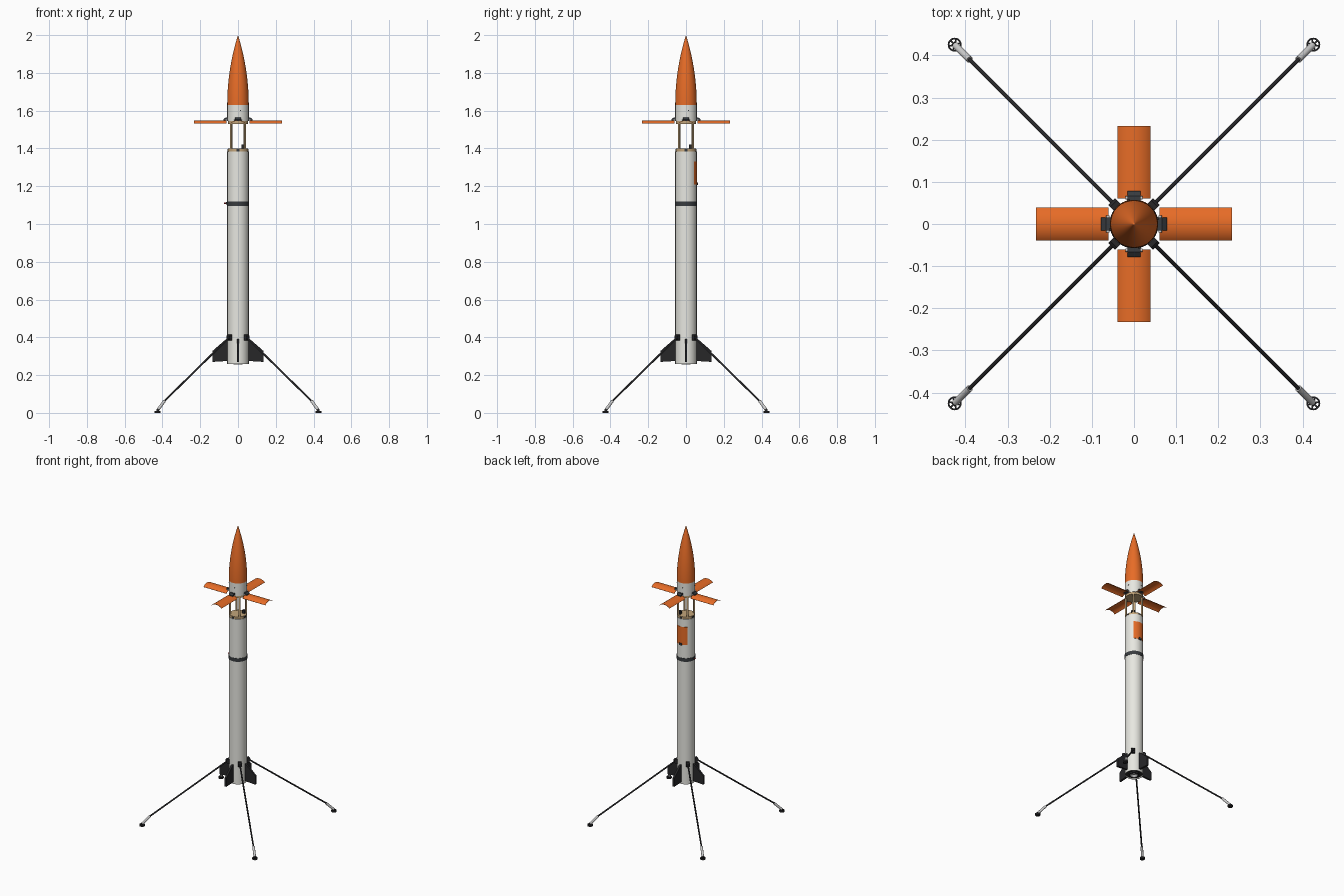
import bpy, bmesh
from math import sin, cos, pi, radians, sqrt
from mathutils import Matrix, Vector

if "Cube" in bpy.data.objects:
    bpy.data.objects.remove(bpy.data.objects["Cube"])


def mat(name, c):
    m = bpy.data.materials.new(name)
    m.diffuse_color = (*c, 1)
    m.use_nodes = True
    m.node_tree.nodes["Principled BSDF"].inputs["Base Color"].default_value = m.diffuse_color
    return m


WHITE = mat("white_paint", (0.80, 0.80, 0.75))
ORANGE = mat("orange_paint", (0.80, 0.15, 0.02))
BLACK = mat("black_plastic", (0.02, 0.02, 0.022))
DARK = mat("dark_hinge", (0.04, 0.045, 0.05))
WOOD = mat("plywood", (0.55, 0.38, 0.20))
METAL = mat("metal", (0.55, 0.56, 0.58))
RED = mat("red_tag", (0.6, 0.02, 0.02))
R = 0.057


def finish(bm, name, m, smooth=True, M=Matrix()):
    bmesh.ops.transform(bm, matrix=M, verts=bm.verts)
    bmesh.ops.recalc_face_normals(bm, faces=bm.faces)
    me = bpy.data.meshes.new(name)
    bm.to_mesh(me)
    bm.free()
    me.materials.append(m)
    o = bpy.data.objects.new(name, me)
    bpy.context.collection.objects.link(o)
    if smooth:
        bpy.ops.object.select_all(action='DESELECT')
        o.select_set(True)
        bpy.context.view_layer.objects.active = o
        bpy.ops.object.shade_smooth_by_angle(angle=radians(35))
    return o


def lathe(name, pts, m, n=64, closed=False, M=Matrix()):
    """Spin an (r, z) profile around z."""
    bm = bmesh.new()
    vs = [bm.verts.new((r, 0, z)) for r, z in pts]
    es = [bm.edges.new(p) for p in zip(vs, vs[1:])]
    if closed:
        es.append(bm.edges.new((vs[-1], vs[0])))
    bmesh.ops.spin(bm, geom=vs + es, cent=(0, 0, 0), axis=(0, 0, 1),
                   angle=2 * pi, steps=n, use_merge=True)
    bmesh.ops.remove_doubles(bm, verts=bm.verts, dist=1e-5)
    return finish(bm, name, m, M=M)


def disc(name, r, z0, z1, m, n=64, M=Matrix()):
    return lathe(name, [(0, z0), (r, z0), (r, z1), (0, z1)], m, n, M=M)


def ring(name, r0, r1, z0, z1, m, n=64, M=Matrix()):
    return lathe(name, [(r0, z0), (r1, z0), (r1, z1), (r0, z1)], m, n, True, M)


def rod(name, a, b, r, m, n=16):
    a, b = Vector(a), Vector(b)
    d = b - a
    M = Matrix.Translation(a) @ d.to_track_quat('Z', 'Y').to_matrix().to_4x4()
    return disc(name, r, 0, d.length, m, n, M)


def box(name, c, s, m, M=Matrix()):
    bm = bmesh.new()
    bmesh.ops.create_cube(bm, size=1, matrix=Matrix.Translation(c) @ Matrix.Diagonal((*s, 1)))
    return finish(bm, name, m, False, M)


def prism(name, pts, t, m, M=Matrix()):
    """Extrude an (x, z) outline to thickness t along y."""
    bm = bmesh.new()
    f = bm.faces.new([bm.verts.new((x, -t / 2, z)) for x, z in pts])
    g = bmesh.ops.extrude_face_region(bm, geom=[f])['geom']
    bmesh.ops.translate(bm, vec=(0, t, 0), verts=[v for v in g if isinstance(v, bmesh.types.BMVert)])
    return finish(bm, name, m, False, M)


def shell(name, length, half, r, t, m, M):
    """Slice of a tube wall along x, its crown at z = 0."""
    n = 16
    angs = [-half + 2 * half * i / n for i in range(n + 1)]
    outline = [(r * sin(a), r * cos(a) - r) for a in angs]
    outline += [((r - t) * sin(a), (r - t) * cos(a) - r) for a in reversed(angs)]
    bm = bmesh.new()
    f = bm.faces.new([bm.verts.new((0, y, z)) for y, z in outline])
    g = bmesh.ops.extrude_face_region(bm, geom=[f])['geom']
    bmesh.ops.translate(bm, vec=(length, 0, 0), verts=[v for v in g if isinstance(v, bmesh.types.BMVert)])
    return finish(bm, name, m, True, M)


def turn(deg):
    return Matrix.Rotation(radians(deg), 4, 'Z')


# Body tube, band and bulkheads
ring("body_tube", R - 0.003, R, 0.26, 1.385, WHITE)
ring("coupler_band", R - 0.002, R + 0.0012, 1.096, 1.12, DARK)
disc("lower_bulkhead", 0.053, 1.37, 1.40, WOOD)
disc("upper_bulkhead", 0.054, 1.53, 1.548, WOOD)
ring("payload_collar", R - 0.003, R, 1.545, 1.63, WHITE)

# Tangent ogive nose
L = 0.37
rho = (R * R + L * L) / (2 * R)
prof = [(max(0, sqrt(rho * rho - (L * i / 32) ** 2) + R - rho), 1.63 + L * i / 32) for i in range(33)]
lathe("nose_cone", [(0, 1.63)] + prof[:-1] + [(0, 2.0)], ORANGE)

# Motor and tail closure
disc("tail_plate", R - 0.002, 0.268, 0.28, BLACK)
ring("motor_retainer", 0.024, 0.032, 0.258, 0.27, BLACK)
lathe("nozzle", [(0.010, 0.27), (0.022, 0.255), (0.024, 0.255), (0.024, 0.27)], METAL, 32, True)

# Fins, air brake panels and hinges on the four axes
for i in range(4):
    T = turn(90 * i)
    prism(f"fin_{i}", [(0.053, 0.392), (0.066, 0.388), (0.135, 0.328), (0.135, 0.27), (0.053, 0.275)],
          0.013, BLACK, T)
    shell(f"brake_panel_{i}", 0.172, radians(44), R, 0.002, ORANGE,
          T @ Matrix.Translation((0.061, 0, 1.549)))
    prism(f"panel_hinge_{i}", [(0.055, 1.545), (0.078, 1.545), (0.078, 1.554), (0.066, 1.563), (0.055, 1.563)],
          0.030, DARK, T)
    rod(f"hinge_pin_{i}", T @ Vector((0.062, -0.02, 1.55)), T @ Vector((0.062, 0.02, 1.55)), 0.004, METAL)
    rod(f"collar_screw_{i}", T @ Vector((0.05, 0.012, 1.60)), T @ Vector((0.059, 0.0135, 1.60)), 0.003, DARK)
    box(f"lower_latch_{i}", (0.052, 0, 1.388), (0.006, 0.016, 0.016), DARK, T)

# Struts, legs and feet on the diagonals
for i in range(4):
    T = turn(45 + 90 * i)
    box(f"bay_strut_{i}", (0.050, 0, 1.465), (0.010, 0.010, 0.15), WOOD, T)
    prism(f"leg_bracket_{i}", [(0.054, 0.382), (0.066, 0.382), (0.075, 0.392), (0.075, 0.408), (0.068, 0.415), (0.054, 0.415)],
          0.022, BLACK, T)
    top, knee, foot = (T @ Vector(p) for p in ((0.068, 0, 0.398), (0.552, 0, 0.062), (0.600, 0, 0.016)))
    rod(f"leg_{i}", top, knee, 0.005, BLACK)
    rod(f"leg_shock_{i}", knee, foot, 0.008, METAL)
    F = T @ Matrix.Translation((0.602, 0, 0))
    ring(f"foot_rim_{i}", 0.0125, 0.0165, 0, 0.011, BLACK, 32, F)
    disc(f"foot_hub_{i}", 0.006, 0, 0.018, BLACK, 24, F)
    for k in range(3):
        box(f"foot_spoke_{i}_{k}", (0, 0, 0.005), (0.028, 0.004, 0.009), BLACK, F @ turn(60 * k))

# Rear hatch with its latch
H = Matrix(((0, 1, 0, 0), (0, 0, 1, R + 0.001), (1, 0, 0, 1.21), (0, 0, 0, 1)))
shell("rear_hatch", 0.122, radians(43), R + 0.001, 0.003, ORANGE, H)
box("hatch_latch", (0, 0.058, 1.213), (0.018, 0.010, 0.014), DARK)

# Arming switch with tag, and bay servo
rod("arming_switch", (-0.05, 0, 1.11), (-0.064, 0, 1.11), 0.006, DARK)
rod("arming_tag", (-0.062, 0, 1.11), (-0.073, 0, 1.11), 0.003, RED)
box("bay_servo", (0.028, 0.026, 1.41), (0.018, 0.018, 0.022), BLACK)
